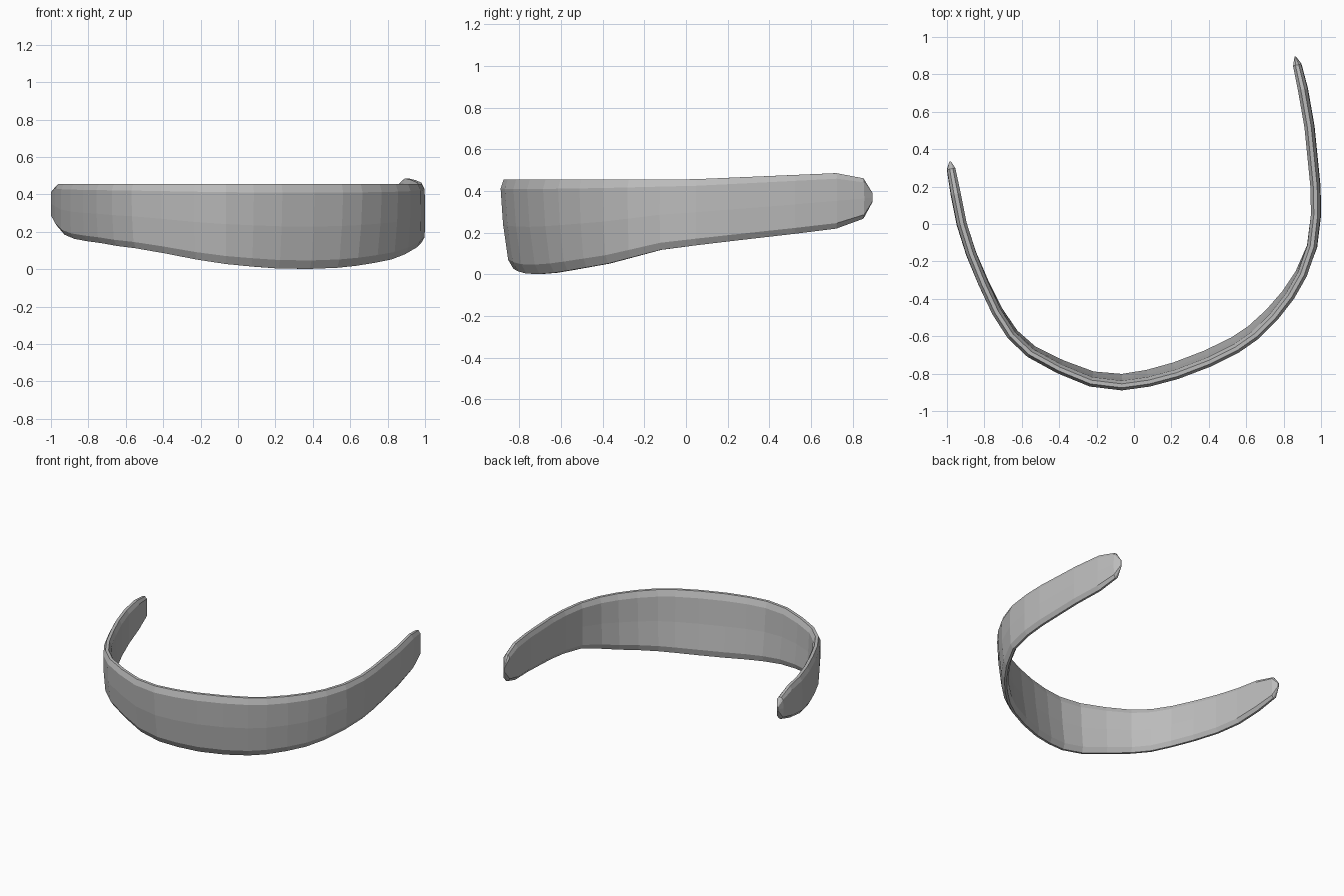
import bpy, bmesh
from mathutils import Vector

if "Cube" in bpy.data.objects:
    bpy.data.objects.remove(bpy.data.objects["Cube"])

# Band path from left tip to right tip: x, y, bottom height
PATH = [(-.983, .335, .265), (-.977, .295, .245), (-.952, .16, .222), (-.92, 0, .185),
        (-.87, -.16, .163), (-.805, -.32, .15), (-.735, -.47, .14), (-.655, -.595, .125),
        (-.555, -.69, .112), (-.4, -.775, .085), (-.23, -.845, .052), (-.065, -.865, .028),
        (.08, -.845, .015), (.23, -.805, .004), (.4, -.74, .002), (.55, -.665, .008),
        (.65, -.595, .018), (.75, -.495, .034), (.835, -.385, .052), (.9, -.27, .08),
        (.952, -.12, .118), (.972, .05, .14), (.969, .2, .158), (.937, .52, .195),
        (.902, .72, .22), (.872, .85, .237), (.862, .895, .245)]

# Bevelled cross-section: (outward offset, height fraction)
OUTER = [(.3, 0), (1, .1), (1.1, .5), (1, .9), (.4, 1)]
PROFILE = OUTER + [(-min(u, 1), t) for u, t in reversed(OUTER)]
HALF = .026


def section(i):
    """Cross-section points at one path station."""
    x, y, z0 = PATH[i]
    a, b = PATH[max(i - 1, 0)], PATH[min(i + 1, len(PATH) - 1)]
    out = Vector((b[1] - a[1], a[0] - b[0], 0)).normalized()
    # Top edge rises slightly along the right arm
    z1 = .455 + (.043 * max(0, y) if x > 0 else 0)
    # Lower edge leans inward at the front
    lean = max(0, -y - .1) * (.06 + .04 * x)
    # Both ends narrow to a blunt point
    from_end = min(i, len(PATH) - 1 - i)
    tall, thick = {0: (.17, .15), 1: (.76, .85)}.get(from_end, (1, 1))
    pts = []
    for u, t in PROFILE:
        z = (z0 + z1) / 2 + (t - .5) * (z1 - z0) * tall
        pts.append(Vector((x, y, z)) + out * (u * HALF * thick - lean * (1 - t) ** 1.5))
    return pts


# Skin between neighbouring sections and close both tips
bm = bmesh.new()
rings = [[bm.verts.new(p) for p in section(i)] for i in range(len(PATH))]
n = len(PROFILE)
for r, q in zip(rings, rings[1:]):
    for j in range(n):
        k = (j + 1) % n
        bm.faces.new((r[j], q[j], q[k], r[k]))
bm.faces.new(rings[0])
bm.faces.new(rings[-1][::-1])
bmesh.ops.recalc_face_normals(bm, faces=bm.faces)

mesh = bpy.data.meshes.new("curved_band")
bm.to_mesh(mesh)
bm.free()
band = bpy.data.objects.new("curved_band", mesh)
bpy.context.collection.objects.link(band)

# Single plain grey
grey = bpy.data.materials.new("mid grey")
grey.diffuse_color = (.5, .5, .5, 1)
grey.use_nodes = True
grey.node_tree.nodes["Principled BSDF"].inputs["Base Color"].default_value = grey.diffuse_color
mesh.materials.append(grey)
